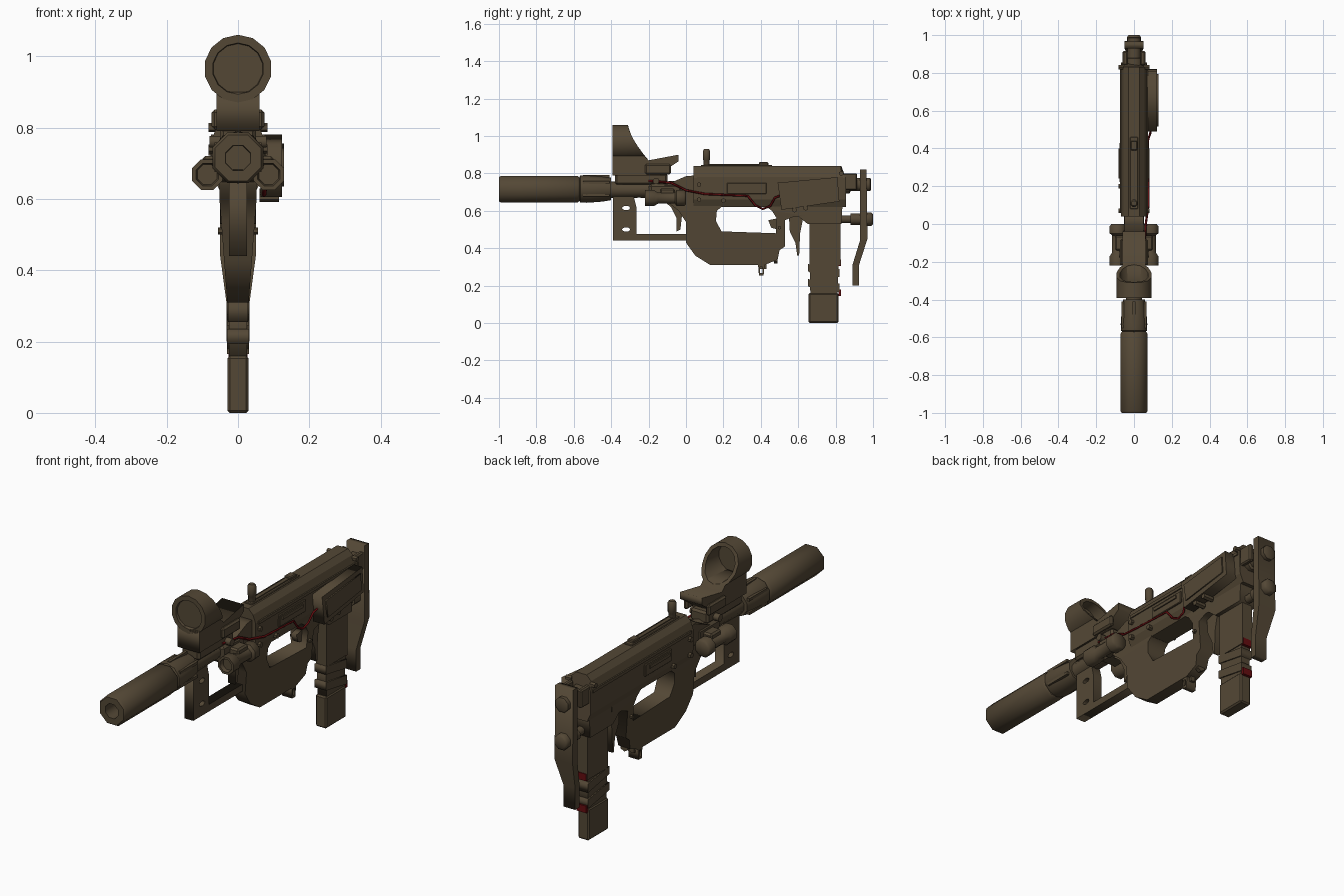
import bpy, bmesh, math
from mathutils import Matrix, Vector


def material(name, rgb):
    m = bpy.data.materials.new(name)
    m.diffuse_color = (*rgb, 1)
    return m


BROWN = material("dark_earth_brown", (0.088, 0.064, 0.036))
RED = material("dark_red", (0.13, 0.004, 0.005))


def add_mesh(name, bm, mat=BROWN, angle=None):
    bmesh.ops.recalc_face_normals(bm, faces=bm.faces)
    me = bpy.data.meshes.new(name)
    bm.to_mesh(me)
    bm.free()
    me.materials.append(mat)
    ob = bpy.data.objects.new(name, me)
    bpy.context.collection.objects.link(ob)
    if angle:
        bpy.ops.object.select_all(action='DESELECT')
        ob.select_set(True)
        bpy.context.view_layer.objects.active = ob
        bpy.ops.object.shade_smooth_by_angle(angle=math.radians(angle))
    return ob


def box(name, x, y, z, mat=BROWN, bevel=0.0):
    bm = bmesh.new()
    size = [b - a for a, b in (x, y, z)]
    mid = [(a + b) / 2 for a, b in (x, y, z)]
    bmesh.ops.create_cube(bm, size=1, matrix=Matrix.Translation(mid) @ Matrix.Diagonal((*size, 1)))
    if bevel:
        bmesh.ops.bevel(bm, geom=bm.edges[:], offset=bevel, segments=1, affect='EDGES')
    return add_mesh(name, bm, mat)


def plate(name, loops, half, x=0.0, taper=None, mat=BROWN):
    """Side outline(s) in (y, z), extra loops are holes, extruded across x."""
    cu = bpy.data.curves.new(name, 'CURVE')
    cu.dimensions, cu.fill_mode, cu.extrude = '2D', 'BOTH', half
    for pts in loops:
        sp = cu.splines.new('POLY')
        sp.points.add(len(pts) - 1)
        for p, (a, b) in zip(sp.points, pts):
            p.co = (a, b, 0, 1)
        sp.use_cyclic_u = True
    tmp = bpy.data.objects.new("tmp", cu)
    bpy.context.collection.objects.link(tmp)
    dg = bpy.context.evaluated_depsgraph_get()
    me = bpy.data.meshes.new_from_object(tmp.evaluated_get(dg))
    bpy.data.objects.remove(tmp)
    bm = bmesh.new()
    bm.from_mesh(me)
    bpy.data.meshes.remove(me)
    for v in bm.verts:
        a, b, c = v.co
        v.co = (x + c * (taper(b) if taper else 1), a, b)
    bmesh.ops.remove_doubles(bm, verts=bm.verts, dist=1e-5)
    return add_mesh(name, bm, mat)


def lathe(name, prof, at, sides=8, axis='Y', turn=0.5, angle=50, mat=BROWN):
    """Stack of (distance, radius) rings; at = the other two coordinates."""
    bm = bmesh.new()
    rings = []
    for d, r in prof:
        ring = []
        for i in range(sides):
            t = 2 * math.pi * (i + turn) / sides
            u, w = at[0] + r * math.cos(t), at[1] + r * math.sin(t)
            ring.append(bm.verts.new({'Y': (u, d, w), 'X': (d, u, w), 'Z': (u, w, d)}[axis]))
        rings.append(ring)
    for a, b in zip(rings, rings[1:]):
        for i in range(sides):
            j = (i + 1) % sides
            bm.faces.new((a[i], a[j], b[j], b[i]))
    bm.faces.new(rings[0])
    bm.faces.new(rings[-1])
    return add_mesh(name, bm, mat, angle)


# Suppressor, sleeve and barrel
lathe("suppressor", [(-0.9, 0.036), (-1.0, 0.038), (-1.0, 0.07), (-0.99, 0.077),
                     (-0.58, 0.077), (-0.57, 0.068)], (0, 0.715))
lathe("muzzle_sleeve", [(-0.572, 0.06), (-0.565, 0.072), (-0.53, 0.074), (-0.45, 0.068),
                        (-0.40, 0.06)], (0, 0.717), 10)
for i in range(5):
    t = math.radians(-30 + 60 * i)
    c, s = 0.068 * math.cos(t), 0.068 * math.sin(t)
    lathe("sleeve_rib", [(-0.55, 0.01), (-0.41, 0.01)], (c, 0.717 + s), 4)
lathe("barrel", [(-0.42, 0.045), (-0.25, 0.042), (0.06, 0.05)], (0, 0.712), 10)

# Front guard with two holes and lower bar
def oval(y, z):
    return [(y + 0.022 * math.cos(k * math.pi / 4), z + 0.012 * math.sin(k * math.pi / 4)) for k in range(8)]

plate("front_guard", [[(-0.39, 0.44), (0.03, 0.44), (0.03, 0.475), (-0.265, 0.475), (-0.265, 0.62),
                       (-0.28, 0.68), (-0.39, 0.68)], oval(-0.32, 0.615), oval(-0.32, 0.5)], 0.025)

# Grip loop with thumb opening
plate("grip_loop", [[(-0.09, 0.64), (-0.04, 0.6), (0.0, 0.54), (0.0, 0.43), (0.05, 0.36), (0.13, 0.31),
                     (0.42, 0.31), (0.49, 0.34), (0.5, 0.39), (0.53, 0.41), (0.53, 0.55), (0.58, 0.57),
                     (0.66, 0.57), (0.66, 0.68), (-0.09, 0.68)],
                    [(0.16, 0.545), (0.19, 0.49), (0.48, 0.48), (0.485, 0.56), (0.46, 0.6), (0.41, 0.635),
                     (0.2, 0.63), (0.165, 0.6)]],
      0.052, taper=lambda z: 0.58 + 0.42 * min(1, (z - 0.31) / 0.29))
plate("trigger", [[(0.44, 0.55), (0.455, 0.51), (0.49, 0.5), (0.49, 0.56)]], 0.015)

# Receiver: chamfered cross-section swept front to back
bm = bmesh.new()
half = [(0.05, 0.62), (0.068, 0.66), (0.07, 0.775), (0.055, 0.815), (0.03, 0.84)]
section = half + [(-x, z) for x, z in reversed(half)]
rings = [[bm.verts.new((x, y + (0.0 if z < 0.8 else s), z)) for x, z in section]
         for y, s in ((0.04, 0.0), (0.855, -0.025))]
n = len(section)
for i in range(n):
    bm.faces.new((rings[0][i], rings[0][(i + 1) % n], rings[1][(i + 1) % n], rings[1][i]))
for r in rings:
    bm.faces.new(r)
add_mesh("receiver", bm)
plate("receiver_nose", [[(-0.13, 0.67), (-0.13, 0.73), (0.0, 0.785), (0.06, 0.79), (0.06, 0.62), (-0.06, 0.63)]], 0.05)
plate("magazine_well", [[(0.47, 0.68), (0.5, 0.58), (0.6, 0.57), (0.65, 0.53), (0.83, 0.53), (0.84, 0.68)]], 0.05)
box("top_rail", (-0.022, 0.022), (0.08, 0.46), (0.835, 0.846), bevel=0.003)
box("top_groove_bar", (-0.01, 0.01), (0.1, 0.43), (0.845, 0.851))
box("rear_top_nub", (-0.018, 0.018), (0.39, 0.44), (0.84, 0.86), bevel=0.004)
lathe("charging_post", [(0.83, 0.017), (0.87, 0.017), (0.875, 0.021), (0.92, 0.021), (0.93, 0.014)], (0, 0.11), 8, 'Z')
for s in (-1, 1):
    box("side_port", sorted((s * 0.066, s * 0.077)), (0.22, 0.43), (0.69, 0.75), bevel=0.003)
    box("port_slide", sorted((s * 0.07, s * 0.083)), (0.24, 0.4), (0.722, 0.738))
    box("side_rail", sorted((s * 0.065, s * 0.075)), (0.06, 0.84), (0.765, 0.78))
    for y, z in ((0.07, 0.66), (0.07, 0.74), (0.83, 0.8), (0.2, 0.655)):
        lathe("body_pin", [(s * 0.05, 0.013), (s * 0.082, 0.013)], (y, z), 6, 'X')
    lathe("guard_pin", [(s * 0.02, 0.01), (s * 0.056, 0.01)], (0.5, 0.51), 6, 'X')

# Magazine with stepped bands and red rear windows
box("magazine_lower", (-0.03, 0.03), (0.655, 0.815), (0.0, 0.16), bevel=0.007)
plate("magazine_middle", [[(0.665, 0.15), (0.81, 0.15), (0.815, 0.33), (0.66, 0.33)]], 0.025)
box("magazine_upper", (-0.03, 0.03), (0.66, 0.825), (0.31, 0.56))
for z in (0.175, 0.255):
    plate("magazine_band", [[(0.652, z + 0.02), (0.82, z - 0.01), (0.82, z + 0.035), (0.652, z + 0.06)]], 0.031)
for z in (0.145, 0.305):
    box("magazine_red_mark", (-0.027, 0.027), (0.815, 0.829), (z, z + 0.035), RED)
plate("magazine_catch", [[(0.55, 0.58), (0.63, 0.58), (0.61, 0.48), (0.605, 0.36), (0.595, 0.36), (0.585, 0.43), (0.555, 0.49)]], 0.016)

# Shoulder stock and its rods
plate("stock", [[(0.93, 0.82), (0.965, 0.82), (0.97, 0.45), (0.925, 0.31), (0.925, 0.2), (0.89, 0.2),
                 (0.89, 0.31), (0.93, 0.44)]], 0.05, taper=lambda z: 0.65 if z < 0.32 else 1)
lathe("stock_upper_rod", [(0.82, 0.05), (0.875, 0.05), (0.88, 0.038), (0.985, 0.038), (0.99, 0.028)], (0, 0.74), 8)
lathe("stock_lower_rod", [(0.8, 0.022), (0.88, 0.022), (0.88, 0.032), (0.96, 0.032), (0.965, 0.04),
                          (0.99, 0.04), (1.0, 0.03)], (0, 0.555), 8)
for s in (-1, 1):
    box("stock_lug", sorted((s * 0.035, s * 0.06)), (0.84, 0.915), (0.71, 0.8), bevel=0.006)

# Sling loop below grip
box("sling_post", (-0.012, 0.012), (0.39, 0.43), (0.29, 0.33))
plate("sling_loop", [[(0.385, 0.315), (0.42, 0.315), (0.415, 0.255), (0.39, 0.255)],
                     [(0.395, 0.3), (0.41, 0.3), (0.408, 0.268), (0.397, 0.268)]], 0.028)
lathe("sling_bolt", [(0.4, 0.012), (0.47, 0.012), (0.47, 0.022), (0.49, 0.022)], (0, 0.34), 6)

# Battery box on right side
plate("side_box", [[(0.49, 0.75), (0.81, 0.78), (0.82, 0.65), (0.51, 0.605)]], 0.03, x=0.093)
plate("side_box_panel", [[(0.515, 0.725), (0.79, 0.755), (0.795, 0.67), (0.53, 0.635)]], 0.004, x=0.125)
for y, z in ((0.58, 0.625), (0.64, 0.635)):
    lathe("box_clip", [(0.06, 0.014), (0.115, 0.014)], (y, z - 0.02), 6, 'X')

# Red cable
cu = bpy.data.curves.new("cable", 'CURVE')
cu.dimensions, cu.bevel_depth, cu.bevel_resolution = '3D', 0.006, 0
path = [(0.05, -0.2, 0.76), (0.058, -0.08, 0.75), (0.062, 0.0, 0.71), (0.077, 0.1, 0.69), (0.077, 0.33, 0.68),
        (0.075, 0.37, 0.63), (0.073, 0.41, 0.61), (0.075, 0.45, 0.625), (0.085, 0.475, 0.67), (0.09, 0.5, 0.68)]
sp = cu.splines.new('POLY')
sp.points.add(len(path) - 1)
for p, c in zip(sp.points, path):
    p.co = (*c, 1)
cu.materials.append(RED)
bpy.context.collection.objects.link(bpy.data.objects.new("cable", cu))

# Side lamps, clamp and hook under the barrel
for s in (-1, 1):
    lathe("side_lamp", [(-0.2, 0.03), (-0.22, 0.034), (-0.22, 0.046), (-0.17, 0.046), (-0.15, 0.032), (-0.06, 0.032),
                        (-0.05, 0.046), (-0.01, 0.046), (0.0, 0.036)], (s * 0.086, 0.668), 8)
    box("lamp_bracket", sorted((s * 0.03, s * 0.1)), (-0.14, -0.06), (0.65, 0.72), bevel=0.008)
    lathe("mount_knob", [(s * 0.05, 0.018), (s * 0.08, 0.018)], (-0.16, 0.76), 8, 'X')
box("barrel_clamp", (-0.055, 0.055), (-0.2, -0.02), (0.655, 0.745), bevel=0.015)
plate("front_hook", [[(-0.13, 0.66), (0.0, 0.66), (-0.02, 0.59), (-0.03, 0.5), (-0.05, 0.49), (-0.05, 0.56), (-0.08, 0.62)]], 0.02)

# Reflex sight: slanted hood with inset lens on a mount
bm = bmesh.new()
N, CZ = 14, 0.965

def ring(r, y):
    out = []
    for i in range(N):
        t = 2 * math.pi * i / N
        z = CZ + r * math.cos(t)
        out.append(bm.verts.new((r * math.sin(t), y if y is not None else
                                 -0.31 + 0.11 * max(0, (1.06 - z) / 0.19) ** 1.5, z)))
    return out

hood = [ring(0.07, -0.38), ring(0.072, -0.392), ring(0.095, -0.392), ring(0.095, None), ring(0.077, None), ring(0.07, -0.36)]
for a, b in zip(hood, hood[1:]):
    for i in range(N):
        j = (i + 1) % N
        bm.faces.new((a[i], a[j], b[j], b[i]))
bm.faces.new(hood[0])
bm.faces.new(hood[-1])
add_mesh("sight_hood", bm, angle=40)
plate("sight_neck", [[(-0.392, 0.79), (-0.392, 0.9), (-0.23, 0.9), (-0.2, 0.87), (-0.04, 0.9), (-0.04, 0.865),
                      (-0.1, 0.825), (-0.14, 0.79)]], 0.06)
box("sight_mount", (-0.05, 0.05), (-0.38, -0.1), (0.74, 0.8), bevel=0.01)
for s in (-1, 1):
    box("mount_rail", sorted((s * 0.05, s * 0.074)), (-0.22, -0.08), (0.795, 0.85), bevel=0.008)
